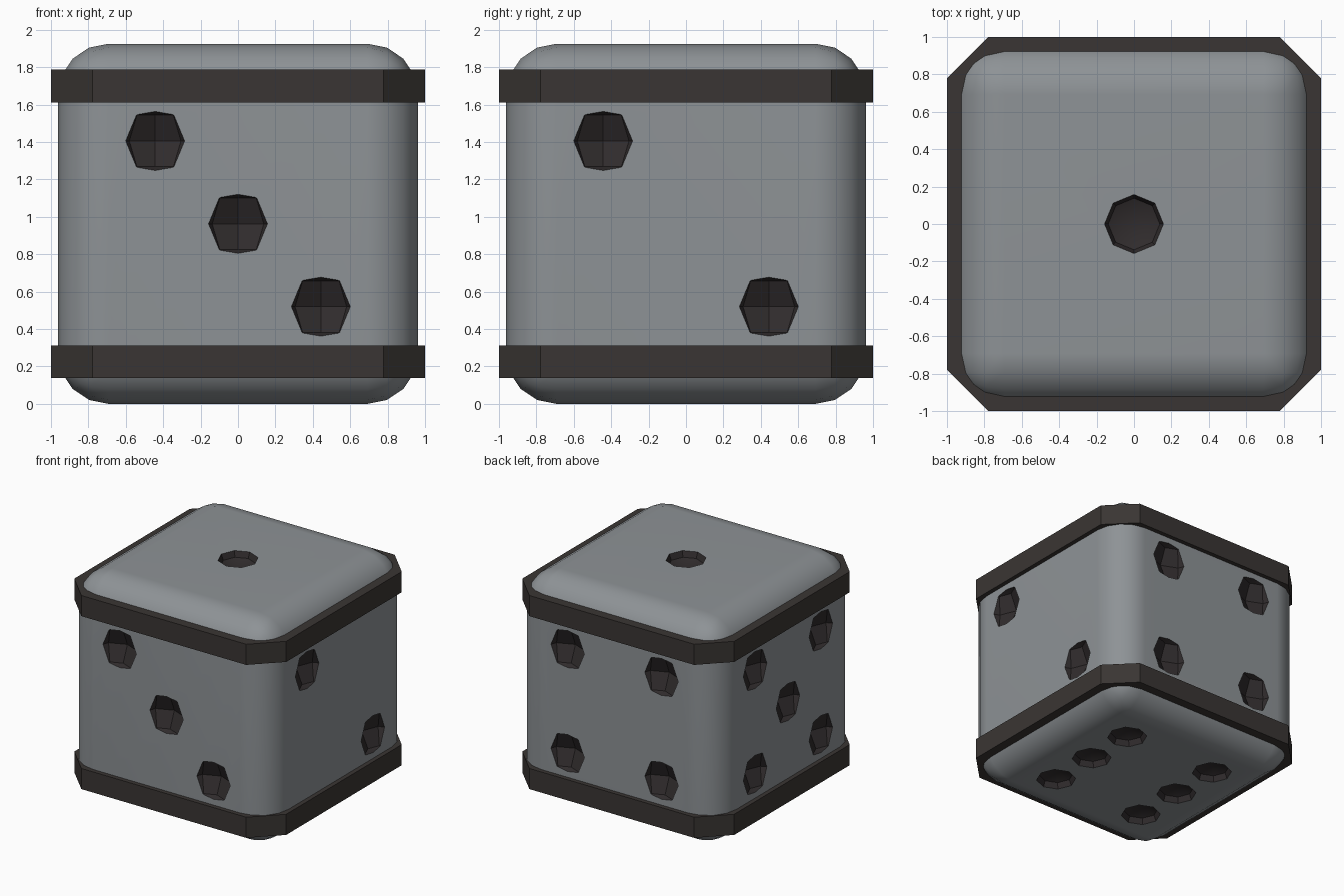
import bpy, bmesh, math
from mathutils import Vector

if "Cube" in bpy.data.objects:
    bpy.data.objects.remove(bpy.data.objects["Cube"])

H = 0.9625          # half size of the body, also its centre height
P = 0.443           # pip offset from face centre


def material(name, rgb):
    m = bpy.data.materials.new(name)
    m.diffuse_color = (*rgb, 1)
    m.use_nodes = True
    m.node_tree.nodes["Principled BSDF"].inputs["Base Color"].default_value = m.diffuse_color
    return m


def mesh_object(name, bm, mat):
    me = bpy.data.meshes.new(name)
    bm.to_mesh(me)
    bm.free()
    ob = bpy.data.objects.new(name, me)
    bpy.context.collection.objects.link(ob)
    me.materials.append(mat)
    return ob


shell = material("shell_grey", (0.27, 0.29, 0.305))
dark = material("band_dark", (0.042, 0.036, 0.033))
pit = material("pip_dark", (0.03, 0.025, 0.026))

# Body: cube with rounded edges
bm = bmesh.new()
bmesh.ops.create_cube(bm, size=2 * H)
bmesh.ops.translate(bm, verts=bm.verts, vec=(0, 0, H))
body = mesh_object("dice_body", bm, shell)
bev = body.modifiers.new("rounding", 'BEVEL')
bev.width = 0.27
bev.segments = 4

# Pip layouts per face: outward normal, face axes, pip positions
diag = [(-P, P), (P, -P)]
four = diag + [(P, P), (-P, -P)]
X, Y, Z = Vector((1, 0, 0)), Vector((0, 1, 0)), Vector((0, 0, 1))
faces = [
    (Z, X, Y, [(0, 0)]),
    (X, Y, Z, diag),
    (-Y, X, Z, diag + [(0, 0)]),
    (Y, X, Z, four),
    (-X, Y, Z, four + [(0, 0)]),
    (-Z, X, Y, four + [(P, 0), (-P, 0)]),
]

# Pip cutter: low-poly spheres sunk a little into each face
bm = bmesh.new()
for normal, u, v, spots in faces:
    for a, b in spots:
        s = bmesh.ops.create_uvsphere(bm, u_segments=8, v_segments=4, radius=0.195)
        centre = Z * H + normal * (H + 0.09) + u * a + v * b
        bmesh.ops.translate(bm, verts=s["verts"], vec=centre)
cutter = mesh_object("pip_cutter", bm, pit)
cutter.hide_render = True

cut = body.modifiers.new("pips", 'BOOLEAN')
cut.operation = 'DIFFERENCE'
cut.solver = 'EXACT'
cut.material_mode = 'TRANSFER'
cut.object = cutter

bpy.ops.object.select_all(action='DESELECT')
body.select_set(True)
bpy.context.view_layer.objects.active = body
for name in ("rounding", "pips"):
    bpy.ops.object.modifier_apply(modifier=name)
bpy.data.objects.remove(cutter)
bpy.ops.object.shade_smooth_by_angle(angle=math.radians(28))
wn = body.modifiers.new("flat_faces", 'WEIGHTED_NORMAL')
wn.keep_sharp = True


# Bands: flat rings with chamfered corners
def octagon(bm, r, c, z):
    pts = [(r, -c), (r, c), (c, r), (-c, r), (-r, c), (-r, -c), (-c, -r), (c, -r)]
    return [bm.verts.new((x, y, z)) for x, y in pts]


def band(name, z0, z1):
    bm = bmesh.new()
    loops = [octagon(bm, 1, 0.778, z0), octagon(bm, 1, 0.778, z1),
             octagon(bm, 0.87, 0.67, z1), octagon(bm, 0.87, 0.67, z0)]
    for k in range(4):
        a, b = loops[k], loops[(k + 1) % 4]
        for i in range(8):
            j = (i + 1) % 8
            bm.faces.new((a[i], a[j], b[j], b[i]))
    bmesh.ops.recalc_face_normals(bm, faces=bm.faces)
    mesh_object(name, bm, dark)


band("lower_band", 0.137, 0.313)
band("upper_band", 2 * H - 0.313, 2 * H - 0.137)
